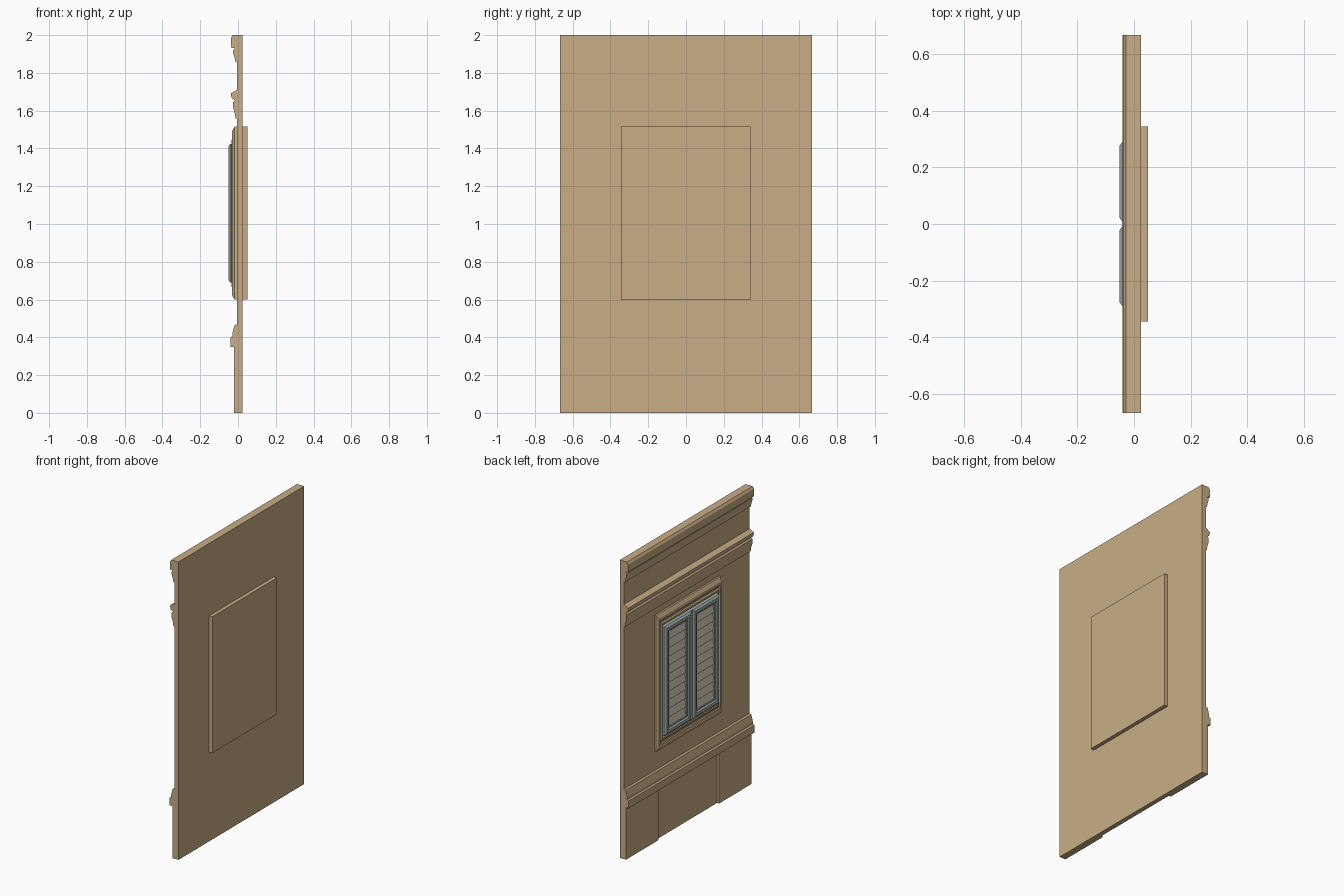
import bpy, bmesh, math
from mathutils import Matrix

if "Cube" in bpy.data.objects:
    bpy.data.objects.remove(bpy.data.objects["Cube"])


def material(name, rgb):
    m = bpy.data.materials.new(name)
    m.diffuse_color = (*rgb, 1)
    m.use_nodes = True
    m.node_tree.nodes["Principled BSDF"].inputs["Base Color"].default_value = m.diffuse_color
    return m


STONE = material("stone", (0.58, 0.42, 0.235))
PAINT = material("shutter_paint", (0.37, 0.45, 0.43))
SLAT = material("slat_paint", (0.70, 0.63, 0.49))
DARK = material("dark_gap", (0.03, 0.03, 0.03))


def finish(name, bm, mat):
    bmesh.ops.recalc_face_normals(bm, faces=bm.faces)
    me = bpy.data.meshes.new(name)
    bm.to_mesh(me)
    bm.free()
    me.materials.append(mat)
    ob = bpy.data.objects.new(name, me)
    bpy.context.collection.objects.link(ob)
    return ob


def add_box(bm, lo, hi, tilt=0):
    c = [(a + b) / 2 for a, b in zip(lo, hi)]
    s = [b - a for a, b in zip(lo, hi)]
    mat = Matrix.Translation(c) @ Matrix.Rotation(tilt, 4, 'Y') @ Matrix.Diagonal((*s, 1))
    bmesh.ops.create_cube(bm, size=1, matrix=mat)


def box(name, lo, hi, mat):
    bm = bmesh.new()
    add_box(bm, lo, hi)
    return finish(name, bm, mat)


def extrude_y(name, profile, half, mat):
    """Sweep an (x, z) outline along y."""
    bm = bmesh.new()
    face = bm.faces.new([bm.verts.new((x, -half, z)) for x, z in profile])
    new = bmesh.ops.extrude_face_region(bm, geom=[face])["geom"]
    bmesh.ops.translate(bm, vec=(0, 2 * half, 0),
                        verts=[v for v in new if isinstance(v, bmesh.types.BMVert)])
    return finish(name, bm, mat)


def ring(name, cy, cz, hy, hz, section, mat, kz=1.0):
    """Rectangular moulding: section is a closed loop of (inset, x)."""
    bm = bmesh.new()
    loops = []
    for inset, x in section:
        a, b = hy - inset, hz - inset * kz
        loops.append([bm.verts.new((x, cy + sy * a, cz + sz * b))
                      for sy, sz in ((-1, -1), (1, -1), (1, 1), (-1, 1))])
    for i, p in enumerate(loops):
        q = loops[(i + 1) % len(loops)]
        for k in range(4):
            j = (k + 1) % 4
            bm.faces.new((p[k], p[j], q[j], q[k]))
    return finish(name, bm, mat)


# Wall slab with dado band, string course and cornice
extrude_y("wall", [
    (0.025, 0), (-0.006, 0), (-0.006, 0.35), (-0.041, 0.35), (-0.041, 0.40),
    (-0.03, 0.405), (-0.03, 0.42), (-0.018, 0.465), (-0.006, 0.47),
    (-0.006, 1.555), (-0.013, 1.56), (-0.018, 1.59), (-0.026, 1.615),
    (-0.027, 1.645), (-0.017, 1.655), (-0.035, 1.668), (-0.037, 1.692),
    (-0.006, 1.71), (-0.006, 1.855), (-0.014, 1.86), (-0.019, 1.885),
    (-0.026, 1.905), (-0.026, 1.92), (-0.018, 1.93), (-0.038, 1.935),
    (-0.038, 1.985), (-0.028, 2.0), (0.025, 2.0)], 0.667, STONE)

# Raised base blocks at both ends
for side, tag in ((1, "left"), (-1, "right")):
    y0, y1 = sorted((side * 0.32, side * 0.667))
    box("base_block_" + tag, (-0.021, y0, 0), (0.0, y1, 0.355), STONE)

# Window box on the back, moulded surround on the front
CZ = 1.0575
box("window_back_box", (0.02, -0.344, 0.6), (0.05, 0.344, 1.515), STONE)
ring("window_surround", 0, CZ, 0.344, 0.4575, [
    (0, 0), (0, -0.018), (0.014, -0.032), (0.026, -0.032), (0.030, -0.027),
    (0.036, -0.027), (0.041, -0.034), (0.048, -0.034), (0.048, 0)], STONE, kz=1.65)
box("window_recess", (-0.009, -0.30, 0.67), (-0.004, 0.30, 1.44), DARK)

# Pair of louvred shutters
HY, HZ = 0.141, 0.367
for side, tag in ((1, "left"), (-1, "right")):
    cy = side * 0.149
    ring("shutter_frame_" + tag, cy, CZ, HY, HZ, [
        (0, -0.008), (0, -0.041), (0.014, -0.051), (0.032, -0.051),
        (0.040, -0.043), (0.048, -0.043), (0.048, -0.008)], PAINT)
    box("shutter_panel_" + tag, (-0.026, cy - HY + 0.04, CZ - HZ + 0.04),
        (-0.015, cy + HY - 0.04, CZ + HZ - 0.04), SLAT)
    bm = bmesh.new()
    n = 11
    step = 2 * (HZ - 0.048) / n
    for i in range(n):
        z = CZ - HZ + 0.048 + (i + 0.5) * step
        add_box(bm, (-0.034, cy - HY + 0.044, z - 0.029),
                (-0.029, cy + HY - 0.044, z + 0.029), math.radians(10))
    finish("shutter_slats_" + tag, bm, SLAT)

# Strip closing the gap between the shutters
box("meeting_strip", (-0.042, -0.010, CZ - HZ), (-0.008, 0.010, CZ + HZ), PAINT)
